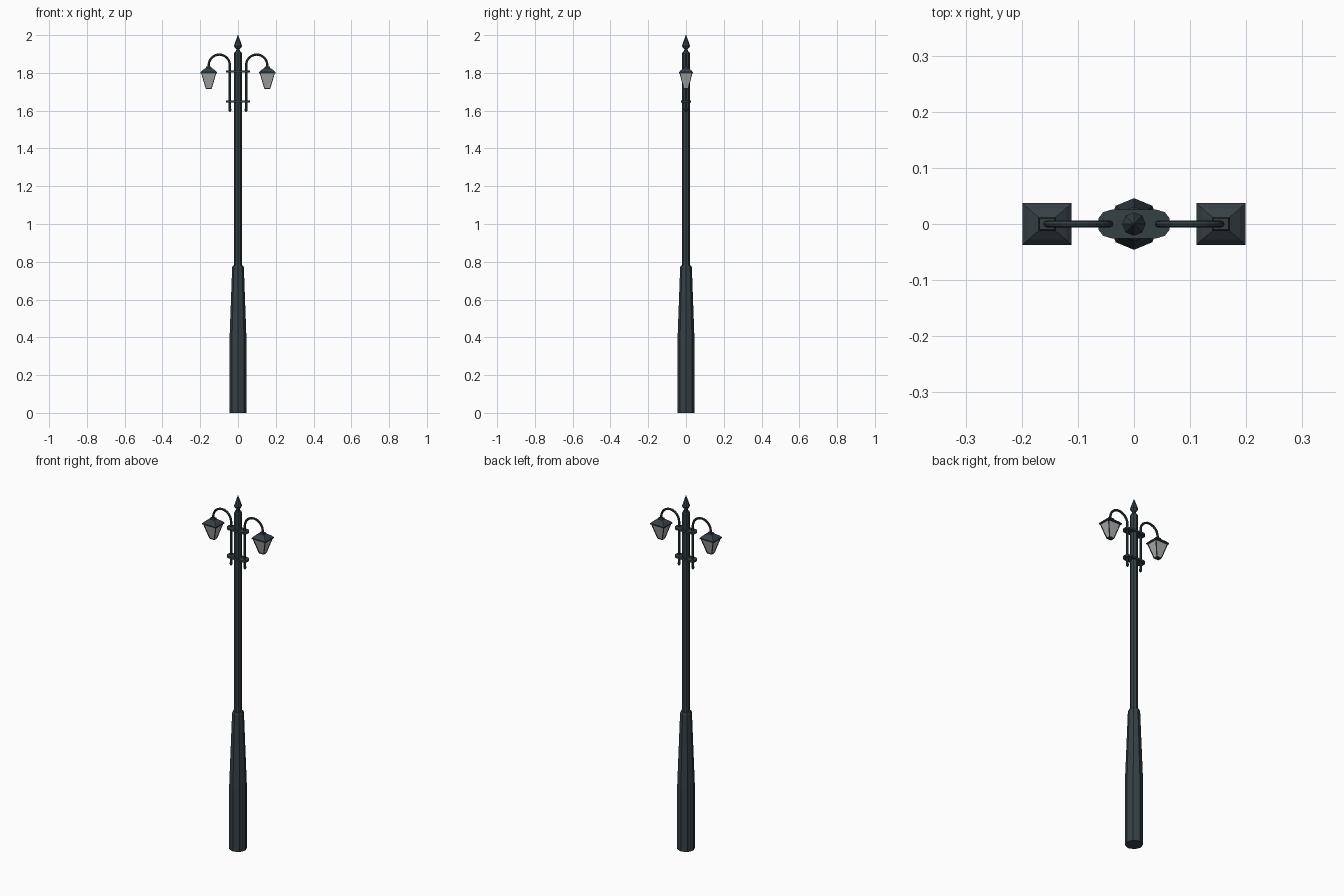
import bpy, bmesh, math

if "Cube" in bpy.data.objects:
    bpy.data.objects.remove(bpy.data.objects["Cube"])


def material(name, col):
    m = bpy.data.materials.new(name)
    m.diffuse_color = (*col, 1)
    m.use_nodes = True
    m.node_tree.nodes["Principled BSDF"].inputs["Base Color"].default_value = m.diffuse_color
    return m


IRON = material("dark_iron", (0.036, 0.052, 0.060))
GLASS = material("pale_glass", (0.42, 0.43, 0.42))


def loft(name, rings, mat):
    """Skin a stack of equal-length point rings and cap both ends."""
    bm = bmesh.new()
    vr = [[bm.verts.new(p) for p in r] for r in rings]
    n = len(vr[0])
    for a, b in zip(vr, vr[1:]):
        for i in range(n):
            j = (i + 1) % n
            bm.faces.new((a[i], a[j], b[j], b[i]))
    bm.faces.new(vr[0][::-1])
    bm.faces.new(vr[-1])
    bmesh.ops.recalc_face_normals(bm, faces=bm.faces)
    me = bpy.data.meshes.new(name)
    bm.to_mesh(me)
    bm.free()
    me.materials.append(mat)
    ob = bpy.data.objects.new(name, me)
    bpy.context.collection.objects.link(ob)
    return ob


def lathe(name, profile, n, mat, cx=0):
    return loft(name, [[(cx + r * math.cos(math.tau * i / n), r * math.sin(math.tau * i / n), z)
                        for i in range(n)] for r, z in profile], mat)


def box_stack(name, levels, cx, mat):
    return loft(name, [[(cx + sx * hx, sy * hy, z) for sx, sy in ((-1, -1), (1, -1), (1, 1), (-1, 1))]
                       for hx, hy, z in levels], mat)


def tube(name, pts, r, n, mat):
    """Tube along a path lying in the xz plane."""
    rings = []
    for k, (x, z) in enumerate(pts):
        a, b = pts[max(k - 1, 0)], pts[min(k + 1, len(pts) - 1)]
        d = math.hypot(b[0] - a[0], b[1] - a[1])
        tx, tz = (b[0] - a[0]) / d, (b[1] - a[1]) / d
        rings.append([(x + tz * r * math.cos(t), r * math.sin(t), z - tx * r * math.cos(t))
                      for t in (math.tau * i / n for i in range(n))])
    return loft(name, rings, mat)


def strut(name, p, q, h):
    """Thin four-sided bar between two points."""
    sq = ((-h, -h), (h, -h), (h, h), (-h, h))
    return loft(name, [[(c[0] + dx, c[1] + dy, c[2]) for dx, dy in sq] for c in (p, q)], IRON)


# post: wide foot, taper, slim shaft
lathe("post_base", [(0.046, 0), (0.046, 0.36), (0.031, 0.77), (0.027, 0.78)], 8, IRON)
lathe("post_shaft", [(0.020, 0.77), (0.020, 1.905), (0.017, 1.912)], 8, IRON)
lathe("finial", [(0.010, 1.91), (0.009, 1.927), (0.016, 1.932), (0.021, 1.943),
                 (0.011, 1.973), (0.0015, 2.0)], 8, IRON)

# flat clamp plates holding both arms
outline = [(0.0635, -0.010), (0.0635, 0.010), (0.055, 0.021), (0.040, 0.0255)]
outline += [(-x, y) for x, y in outline[::-1][:3]] + [(-0.0635, -0.010)]
outline += [(-0.055, -0.021), (-0.040, -0.0255), (0.040, -0.0255), (0.055, -0.021)]
for tag, z in (("lower", 1.648), ("upper", 1.807)):
    loft(tag + "_clamp", [[(x, y, z + dz) for x, y in outline] for dz in (-0.005, 0.005)], IRON)

for side, s in (("left", -1), ("right", 1)):
    # hooked arm with a small drop at the foot
    R, cx, cz = 0.056, 0.099, 1.841
    path = [(s * 0.043, 1.605), (s * 0.043, 1.72)]
    path += [(s * (cx - R * math.cos(math.pi * i / 12)), cz + R * math.sin(math.pi * i / 12))
             for i in range(13)]
    path.append((s * 0.155, 1.822))
    tube(side + "_arm", path, 0.0062, 8, IRON)
    lathe(side + "_arm_drop", [(0.003, 1.594), (0.008, 1.602), (0.008, 1.608), (0.005, 1.616)],
          8, IRON, s * 0.043)

    # lantern: roof, glass, corner bars, bottom tip
    c = s * 0.155
    box_stack(side + "_lantern_roof", [(0.041, 0.034, 1.796), (0.044, 0.037, 1.798),
                                       (0.044, 0.037, 1.804), (0.034, 0.028, 1.814),
                                       (0.015, 0.012, 1.826), (0.013, 0.010, 1.833)], c, IRON)
    box_stack(side + "_lantern_glass", [(0.014, 0.011, 1.718), (0.038, 0.032, 1.797)], c, GLASS)
    box_stack(side + "_lantern_foot", [(0.014, 0.011, 1.714), (0.0155, 0.0125, 1.720)], c, IRON)
    for i, (sx, sy) in enumerate(((-1, -1), (1, -1), (1, 1), (-1, 1))):
        strut(f"{side}_lantern_bar_{i}", (c + sx * 0.0135, sy * 0.0105, 1.716),
              (c + sx * 0.038, sy * 0.032, 1.799), 0.0022)
